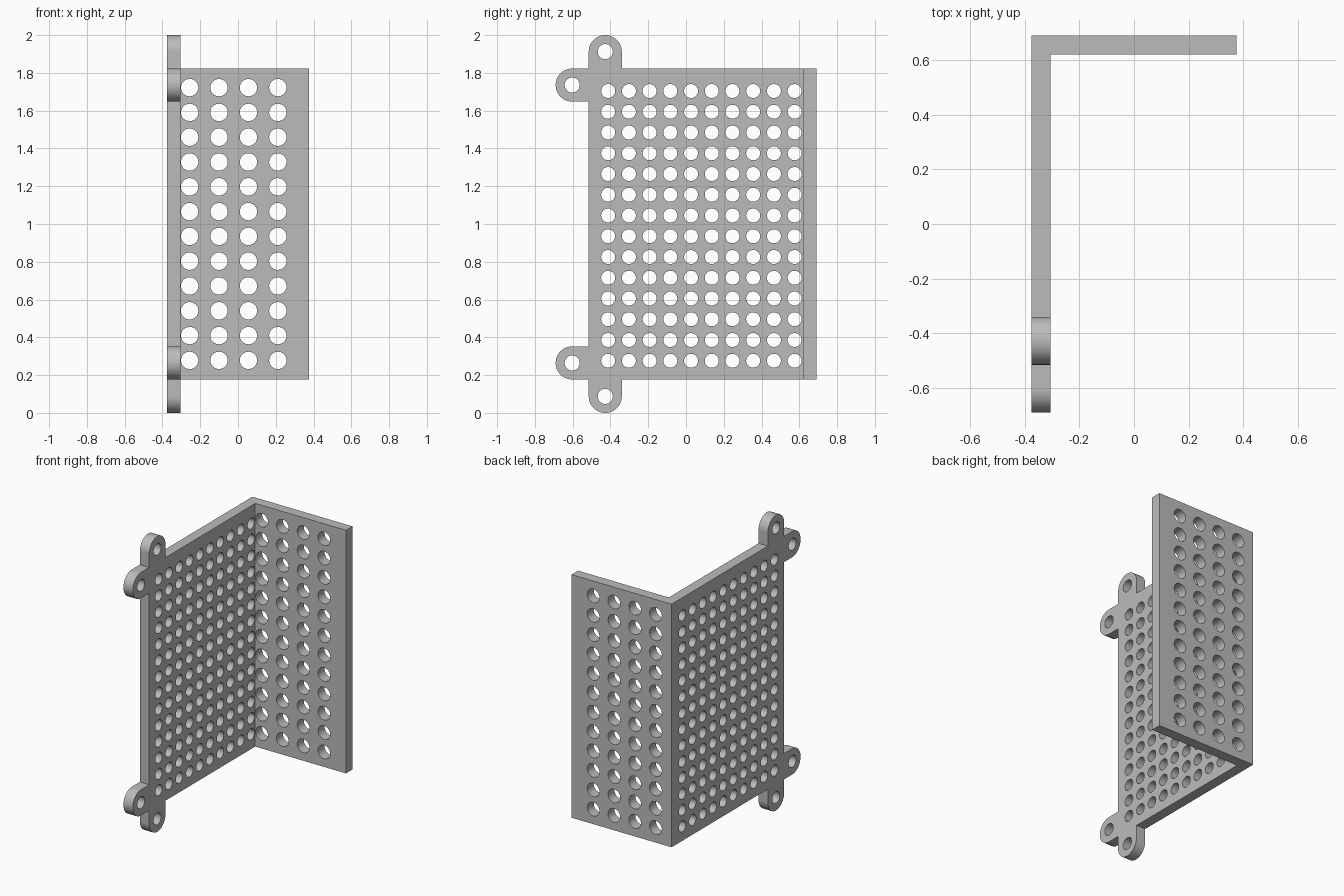
import bpy
import bmesh
from math import cos, sin, pi

cube = bpy.data.objects.get("Cube")
if cube:
    bpy.data.objects.remove(cube, do_unlink=True)

grey = bpy.data.materials.new("light grey")
grey.use_nodes = True
colour = (0.5, 0.5, 0.5, 1)
grey.diffuse_color = colour
grey.node_tree.nodes["Principled BSDF"].inputs["Base Color"].default_value = colour

THICK = 0.07
BOTTOM, TOP = 0.177, 1.823
LEFT, BACK = -0.375, 0.69
FRONT_EDGE = -0.515
TAB_R = 0.0875


def arc(cx, cy, r, start=0, end=2 * pi, steps=32):
    return [(cx + r * cos(start + (end - start) * i / steps),
             cy + r * sin(start + (end - start) * i / steps)) for i in range(steps + 1)]


def circle(cx, cy, r):
    return arc(cx, cy, r)[:-1]


def grid(x0, x1, columns, z0, z1, rows, r):
    return [circle(x0 + (x1 - x0) * i / (columns - 1), z0 + (z1 - z0) * j / (rows - 1), r)
            for i in range(columns) for j in range(rows)]


def plate(name, outline, holes, location, rotation):
    """Extrude a filled outline with holes into a solid sheet."""
    curve = bpy.data.curves.new(name, "CURVE")
    curve.dimensions = "2D"
    curve.fill_mode = "BOTH"
    curve.extrude = THICK / 2
    for loop in [outline] + holes:
        spline = curve.splines.new("POLY")
        spline.points.add(len(loop) - 1)
        for point, (x, y) in zip(spline.points, loop):
            point.co = (x, y, 0, 1)
        spline.use_cyclic_u = True
    obj = bpy.data.objects.new(name, curve)
    bpy.context.collection.objects.link(obj)
    obj.location, obj.rotation_euler = location, rotation
    bpy.ops.object.select_all(action="DESELECT")
    obj.select_set(True)
    bpy.context.view_layer.objects.active = obj
    bpy.ops.object.convert(target="MESH")
    obj = bpy.context.object
    # Weld the caps to the walls
    bm = bmesh.new()
    bm.from_mesh(obj.data)
    bmesh.ops.remove_doubles(bm, verts=bm.verts, dist=0.0001)
    bmesh.ops.recalc_face_normals(bm, faces=bm.faces)
    bm.to_mesh(obj.data)
    bm.free()
    obj.data.materials.clear()
    obj.data.materials.append(grey)
    bpy.ops.object.shade_smooth_by_angle()


# Side plate with two rounded mounting tabs at each front corner
up_tab = (FRONT_EDGE + TAB_R, 2 - TAB_R)
front_tab = (-BACK + TAB_R, TOP - TAB_R)
upper = [(BACK, TOP), (FRONT_EDGE + 2 * TAB_R, TOP)]
upper += arc(*up_tab, TAB_R, 0, pi)
upper += [(FRONT_EDGE, TOP)]
upper += arc(*front_tab, TAB_R, pi / 2, 3 * pi / 2)
upper += [(FRONT_EDGE, TOP - 2 * TAB_R)]
outline = upper + [(y, 2 - z) for y, z in reversed(upper)]
holes = grid(-0.412, 0.575, 10, 0.276, 1.704, 14, 0.037)
for y, z in (up_tab, front_tab):
    holes += [circle(y, z, 0.04), circle(y, 2 - z, 0.04)]
plate("side_plate", outline, holes, (LEFT + THICK / 2, 0, 0), (pi / 2, 0, pi / 2))

# Back plate meeting the side plate at the corner
inner = LEFT + THICK
outline = [(inner, BOTTOM), (-LEFT, BOTTOM), (-LEFT, TOP), (inner, TOP)]
plate("back_plate", outline, grid(-0.256, 0.211, 4, 0.278, 1.722, 12, 0.046),
      (0, BACK - THICK / 2, 0), (pi / 2, 0, 0))
